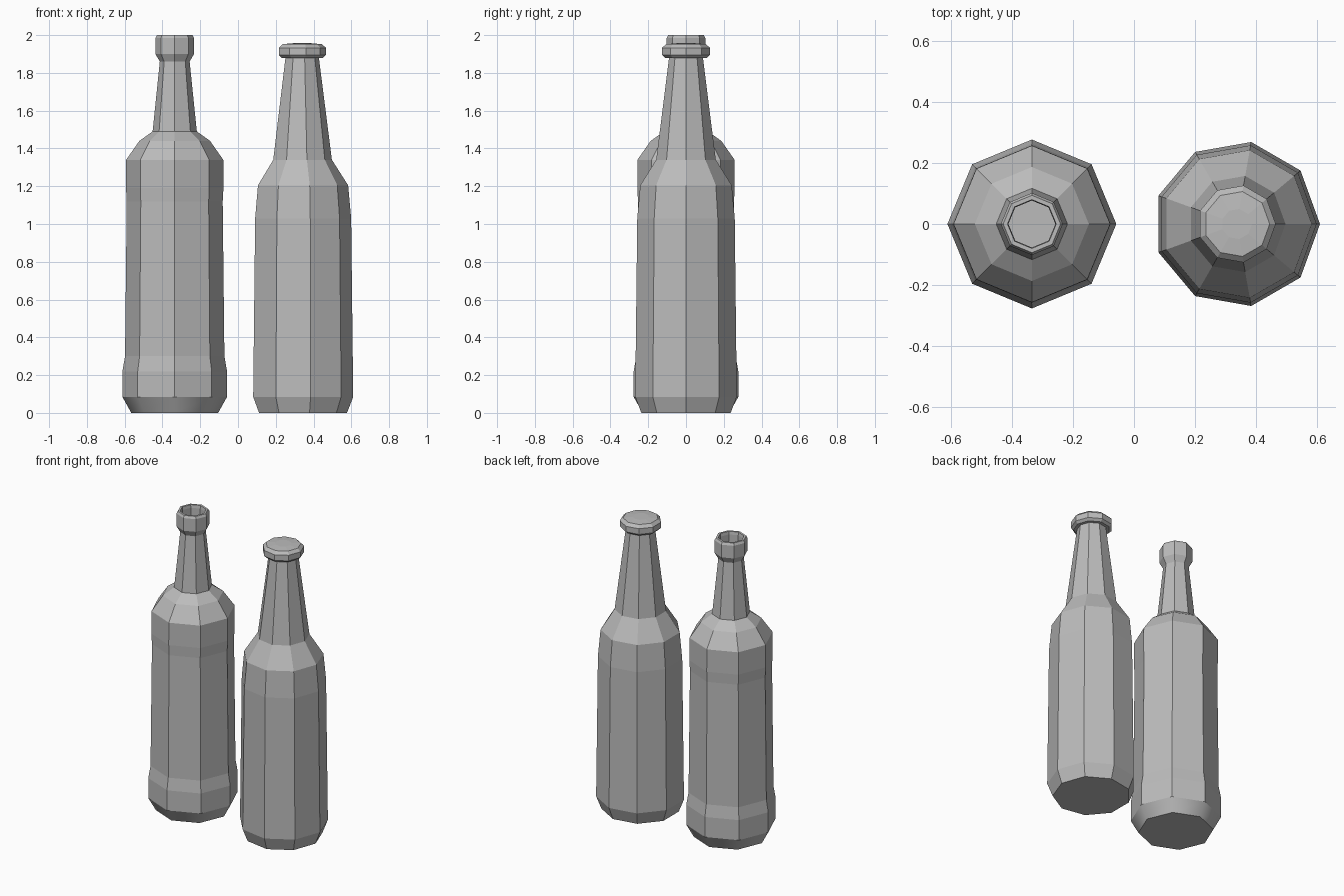
import bpy, bmesh
from math import cos, sin, tau

cube = bpy.data.objects.get("Cube")
if cube:
    bpy.data.objects.remove(cube)

# Single plain grey for everything
grey = bpy.data.materials.new("grey")
grey.use_nodes = True
colour = (0.5, 0.5, 0.5, 1)
grey.diffuse_color = colour
grey.node_tree.nodes["Principled BSDF"].inputs["Base Color"].default_value = colour


def lathe(name, x, sides, profile, smooth_bands=()):
    """Turn a list of (radius, height) into a closed faceted solid."""
    bm = bmesh.new()
    rings = []
    for r, z in profile:
        rings.append([bm.verts.new((r * cos(tau * i / sides), r * sin(tau * i / sides), z))
                      for i in range(sides)])
    for band, (low, high) in enumerate(zip(rings, rings[1:])):
        for i in range(sides):
            j = (i + 1) % sides
            face = bm.faces.new((low[i], low[j], high[j], high[i]))
            face.smooth = band in smooth_bands
    bm.faces.new(rings[0][::-1])
    bm.faces.new(rings[-1])
    # Keep creases around the softened bands
    for edge in bm.edges:
        edge.smooth = len({f.smooth for f in edge.link_faces}) == 1
    mesh = bpy.data.meshes.new(name)
    bm.to_mesh(mesh)
    bm.free()
    mesh.materials.append(grey)
    obj = bpy.data.objects.new(name, mesh)
    obj.location.x = x
    bpy.context.collection.objects.link(obj)
    return obj


# Open eight-sided bottle: foot, body, shoulder, neck, lip, mouth recess
lathe("open_bottle", -0.335, 8, [
    (0.23, 0), (0.277, 0.085), (0.277, 0.22), (0.263, 0.30),
    (0.254, 1.12), (0.258, 1.19), (0.257, 1.34), (0.187, 1.44), (0.117, 1.49),
    (0.079, 1.86), (0.102, 1.90), (0.102, 1.985), (0.094, 2.0),
    (0.08, 2.0), (0.077, 1.98), (0.077, 1.87),
], smooth_bands=(0,))

# Closed nine-sided bottle: foot, body, shoulder, long neck
lathe("capped_bottle", 0.337, 9, [
    (0.24, 0), (0.273, 0.085), (0.262, 1.03), (0.246, 1.205),
    (0.16, 1.34), (0.09, 1.89),
])

# Bottle cap
lathe("bottle_cap", 0.337, 9, [
    (0.112, 1.88), (0.128, 1.895), (0.128, 1.933), (0.108, 1.952), (0.05, 1.957),
])
